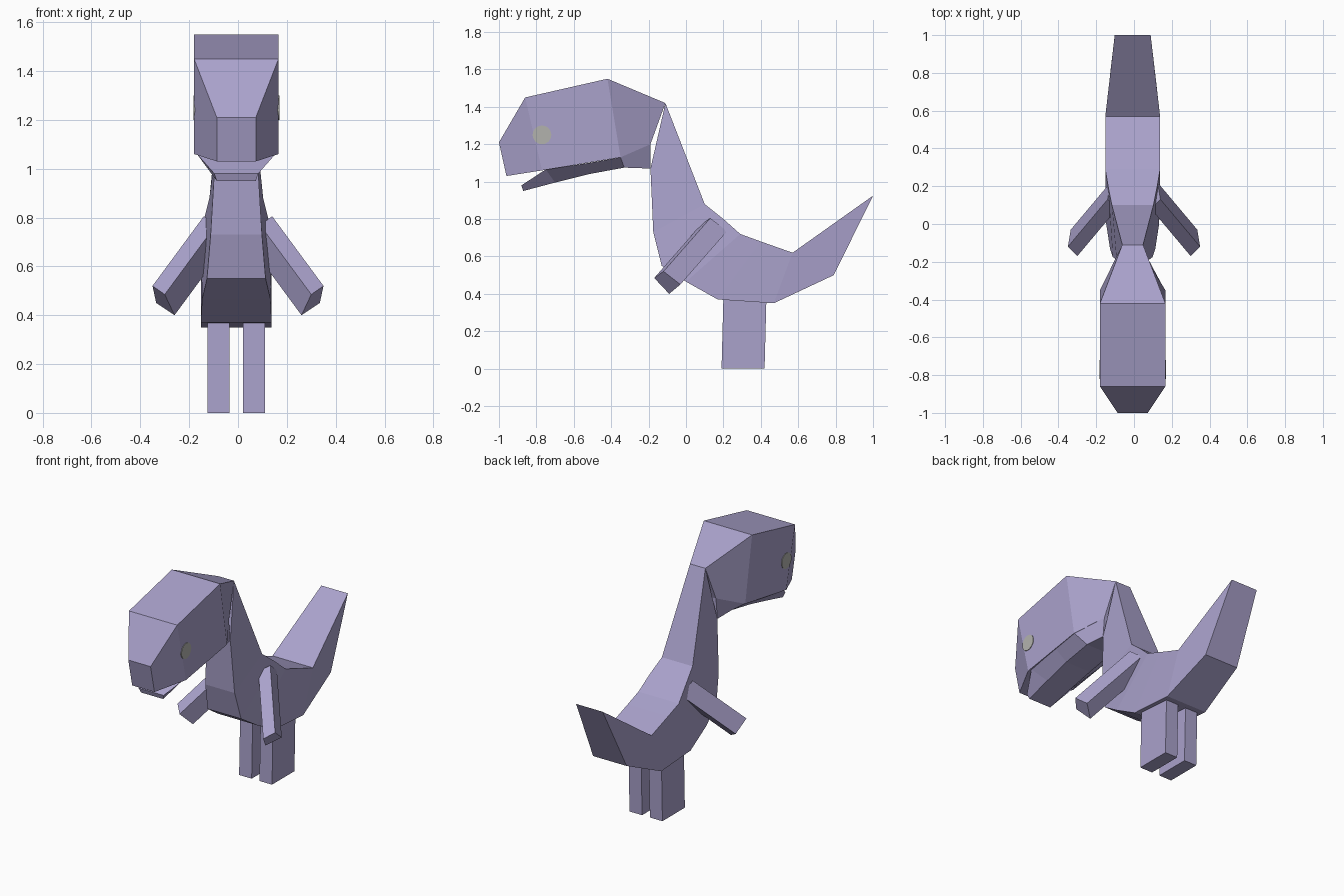
import bpy, bmesh, math
from mathutils import Vector

if "Cube" in bpy.data.objects:
    bpy.data.objects.remove(bpy.data.objects["Cube"])

CX = -0.007  # body centre line


def material(name, rgb):
    m = bpy.data.materials.new(name)
    m.diffuse_color = (*rgb, 1)
    m.use_nodes = True
    m.node_tree.nodes["Principled BSDF"].inputs["Base Color"].default_value = m.diffuse_color
    return m


skin = material("skin", (0.40, 0.36, 0.60))
eye_grey = material("eye_grey", (0.45, 0.45, 0.42))


def loft(name, rings):
    """Skin a list of equal-length rings and cap both ends."""
    bm = bmesh.new()
    loops = [[bm.verts.new(p) for p in r] for r in rings]
    for a, b in zip(loops, loops[1:]):
        n = len(a)
        for i in range(n):
            j = (i + 1) % n
            bm.faces.new((a[i], a[j], b[j], b[i]))
    bm.faces.new(loops[0])
    bm.faces.new(loops[-1])
    bmesh.ops.recalc_face_normals(bm, faces=bm.faces)
    me = bpy.data.meshes.new(name)
    bm.to_mesh(me)
    bm.free()
    me.materials.append(skin)
    ob = bpy.data.objects.new(name, me)
    bpy.context.collection.objects.link(ob)
    return ob


def section_loft(name, sections):
    """Each section: top (y, z, half width) and bottom (y, z, half width)."""
    return loft(name, [[(CX - tw, ty, tz), (CX + tw, ty, tz),
                        (CX + bw, by, bz), (CX - bw, by, bz)]
                       for (ty, tz, tw), (by, bz, bw) in sections])


# Neck, torso and tail
section_loft("body", [
    ((-0.11, 1.42, 0.055), (-0.19, 1.07, 0.085)),
    ((0.10, 0.88, 0.11), (-0.175, 0.73, 0.105)),
    ((0.20, 0.80, 0.13), (-0.13, 0.55, 0.12)),
    ((0.29, 0.72, 0.145), (0.00, 0.465, 0.14)),
    ((0.40, 0.68, 0.145), (0.17, 0.37, 0.145)),
    ((0.57, 0.62, 0.145), (0.47, 0.35, 0.145)),
    ((1.00, 0.925, 0.095), (0.79, 0.50, 0.12)),
])

# Skull with blunt snout
section_loft("head", [
    ((-1.00, 1.21, 0.08), (-0.96, 1.03, 0.08)),
    ((-0.86, 1.45, 0.173), (-0.77, 1.06, 0.173)),
    ((-0.42, 1.55, 0.173), (-0.35, 1.13, 0.173)),
    ((-0.11, 1.42, 0.055), (-0.19, 1.20, 0.075)),
])

# Lower jaw, bevelled inwards below the skull
section_loft("lower_jaw", [
    ((-0.88, 0.98, 0.09), (-0.87, 0.95, 0.08)),
    ((-0.75, 1.065, 0.165), (-0.70, 0.995, 0.085)),
    ((-0.52, 1.10, 0.17), (-0.52, 1.04, 0.09)),
    ((-0.35, 1.13, 0.17), (-0.33, 1.075, 0.09)),
    ((-0.19, 1.20, 0.075), (-0.19, 1.07, 0.085)),
])

hand = [(0.35, -0.12, 0.52), (0.335, -0.03, 0.45),
        (0.26, -0.09, 0.40), (0.30, -0.17, 0.485)]
to_shoulder = Vector((-0.21, 0.25, 0.285))

for side, s in (("left", -1), ("right", 1)):
    # Arm reaching forward and outward
    tip = [Vector(p) for p in hand]
    base = [p + to_shoulder for p in tip]
    loft(side + "_arm", [[(s * p.x, p.y, p.z) for p in r] for r in (tip, base)])

    # Leg block
    x0, x1 = CX + s * 0.028, CX + s * 0.118
    loft(side + "_leg", [[(x0, a, z), (x1, a, z), (x1, b, z), (x0, b, z)]
                         for z, a, b in ((0, 0.19, 0.42), (0.38, 0.20, 0.43))])

    # Flat round eye
    bpy.ops.mesh.primitive_cylinder_add(
        vertices=24, radius=0.05, depth=0.03,
        location=(CX + s * 0.161, -0.77, 1.25), rotation=(0, math.pi / 2, 0))
    eye = bpy.context.object
    eye.name = side + "_eye"
    eye.data.materials.append(eye_grey)
